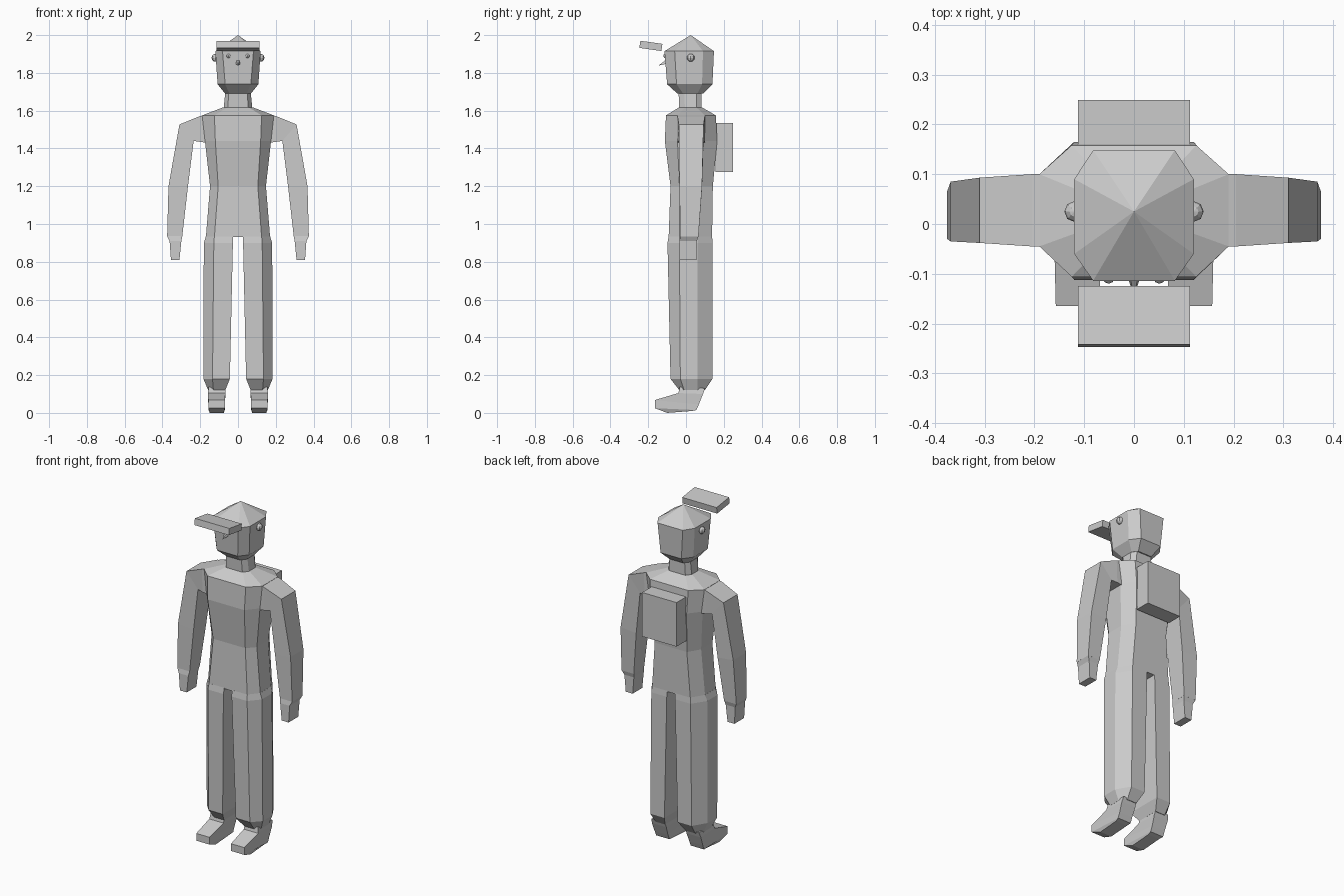
import bpy, bmesh, math
from mathutils import Matrix

grey = bpy.data.materials.new("plain grey")
grey.diffuse_color = (0.6, 0.6, 0.6, 1)


def finish(name, bm):
    bmesh.ops.recalc_face_normals(bm, faces=bm.faces)
    me = bpy.data.meshes.new(name)
    bm.to_mesh(me)
    bm.free()
    me.materials.append(grey)
    ob = bpy.data.objects.new(name, me)
    bpy.context.collection.objects.link(ob)
    return ob


def loft(name, rings, apex=None, side=1):
    """Skin matching rings, close both ends; side=-1 mirrors across x."""
    bm = bmesh.new()
    vs = [[bm.verts.new((side * x, y, z)) for x, y, z in r] for r in rings]
    n = len(vs[0])
    for a, b in zip(vs, vs[1:]):
        for i in range(n):
            j = (i + 1) % n
            bm.faces.new((a[i], a[j], b[j], b[i]))
    bm.faces.new(vs[0])
    if apex:
        tip = bm.verts.new(apex)
        for i in range(n):
            bm.faces.new((vs[-1][i], vs[-1][(i + 1) % n], tip))
    else:
        bm.faces.new(vs[-1])
    return finish(name, bm)


def octagon(z, x, xf, y0, y1, s0, s1):
    """Chamfered ring: side x, front half-width xf, depth y0..y1, side face s0..s1."""
    half = [(xf, y0, z), (x, s0, z), (x, s1, z), (xf, y1, z)]
    return half + [(-a, b, c) for a, b, c in reversed(half)]


def box(name, size, loc, tilt=0):
    bm = bmesh.new()
    bmesh.ops.create_cube(bm, size=1, matrix=Matrix.Translation(loc)
                          @ Matrix.Rotation(tilt, 4, 'X') @ Matrix.Diagonal((*size, 1)))
    return finish(name, bm)


def ball(name, r, loc):
    bm = bmesh.new()
    bmesh.ops.create_uvsphere(bm, u_segments=8, v_segments=6, radius=r,
                              matrix=Matrix.Translation(loc))
    return finish(name, bm)


# head with pointed crown
loft("head", [octagon(1.69, 0.068, 0.045, -0.045, 0.09, -0.015, 0.06),
              octagon(1.74, 0.108, 0.068, -0.10, 0.14, -0.05, 0.085),
              octagon(1.915, 0.12, 0.082, -0.114, 0.148, -0.06, 0.09)],
     apex=(0, 0.025, 2.0))

# neck
loft("neck", [octagon(1.60, 0.077, 0.055, -0.035, 0.083, -0.005, 0.055),
              octagon(1.71, 0.066, 0.048, -0.04, 0.083, -0.01, 0.055)])

# torso from hips to collar
loft("torso", [octagon(0.93, 0.17, 0.125, -0.092, 0.138, -0.035, 0.065),
               octagon(1.20, 0.148, 0.105, -0.082, 0.142, -0.035, 0.07),
               octagon(1.44, 0.175, 0.12, -0.112, 0.165, -0.045, 0.095),
               octagon(1.575, 0.19, 0.125, -0.106, 0.158, -0.045, 0.10),
               octagon(1.617, 0.08, 0.057, -0.037, 0.085, -0.005, 0.055)])


def leg_ring(z, xi, xm, xo, y0, y1, s0, s1):
    return [(xi, y0, z), (xm, y0, z), (xo, s0, z), (xo, s1, z), (xm, y1, z), (xi, y1, z)]


def arm_ring(xo, zo, xi, zi, y0, y1):
    return [(xo, y0, zo), (xo, y1, zo), (xi, y1, zi), (xi, y0, zi)]


def foot_ring(x0, x1, yf, zf, yb, zb):
    return [(x0, yf, zf), (x1, yf, zf), (x1, yb, zb), (x0, yb, zb)]


for side, tag in ((-1, "left"), (1, "right")):
    # trouser leg, tapering into the ankle
    loft(tag + "_leg", [
        leg_ring(0.12, 0.067, 0.13, 0.158, -0.035, 0.10, -0.01, 0.06),
        leg_ring(0.18, 0.043, 0.135, 0.183, -0.082, 0.14, -0.03, 0.06),
        leg_ring(0.90, 0.027, 0.128, 0.181, -0.098, 0.141, -0.035, 0.06),
        leg_ring(0.935, 0.025, 0.125, 0.17, -0.092, 0.138, -0.035, 0.065)], side=side)
    # shoe
    loft(tag + "_foot", [
        foot_ring(0.068, 0.155, -0.033, 0.137, 0.10, 0.13),
        foot_ring(0.066, 0.16, -0.04, 0.105, 0.09, 0.10),
        foot_ring(0.07, 0.157, -0.165, 0.068, 0.068, 0.045),
        foot_ring(0.07, 0.157, -0.165, 0.025, 0.055, 0.015),
        foot_ring(0.075, 0.15, -0.10, 0.0, 0.03, 0.01)], side=side)
    # sleeve
    loft(tag + "_arm", [
        arm_ring(0.18, 1.576, 0.165, 1.43, -0.045, 0.10),
        arm_ring(0.205, 1.57, 0.20, 1.435, -0.045, 0.10),
        arm_ring(0.31, 1.527, 0.235, 1.44, -0.038, 0.093),
        arm_ring(0.368, 1.20, 0.266, 1.19, -0.035, 0.085),
        arm_ring(0.375, 0.935, 0.295, 0.935, -0.03, 0.066)], side=side)
    # hand
    loft(tag + "_hand", [
        arm_ring(0.375, 0.936, 0.295, 0.936, -0.03, 0.066),
        arm_ring(0.362, 0.91, 0.30, 0.91, -0.035, 0.058),
        arm_ring(0.355, 0.81, 0.31, 0.81, -0.035, 0.055)], side=side)
    # eye and ear
    ball(tag + "_eye", 0.012, (side * 0.051, -0.108, 1.89))
    ball(tag + "_ear", 0.021, (side * 0.119, 0.025, 1.88))

# pointed nose
loft("nose", [[(-0.013, -0.105, 1.848), (0.013, -0.105, 1.848),
               (0.008, -0.105, 1.87), (-0.008, -0.105, 1.87)]], apex=(0, -0.147, 1.838))

# cap visor and backpack
box("cap_visor", (0.225, 0.118, 0.038), (0, -0.186, 1.943), math.radians(-8))
box("backpack", (0.225, 0.092, 0.26), (0, 0.203, 1.405))
